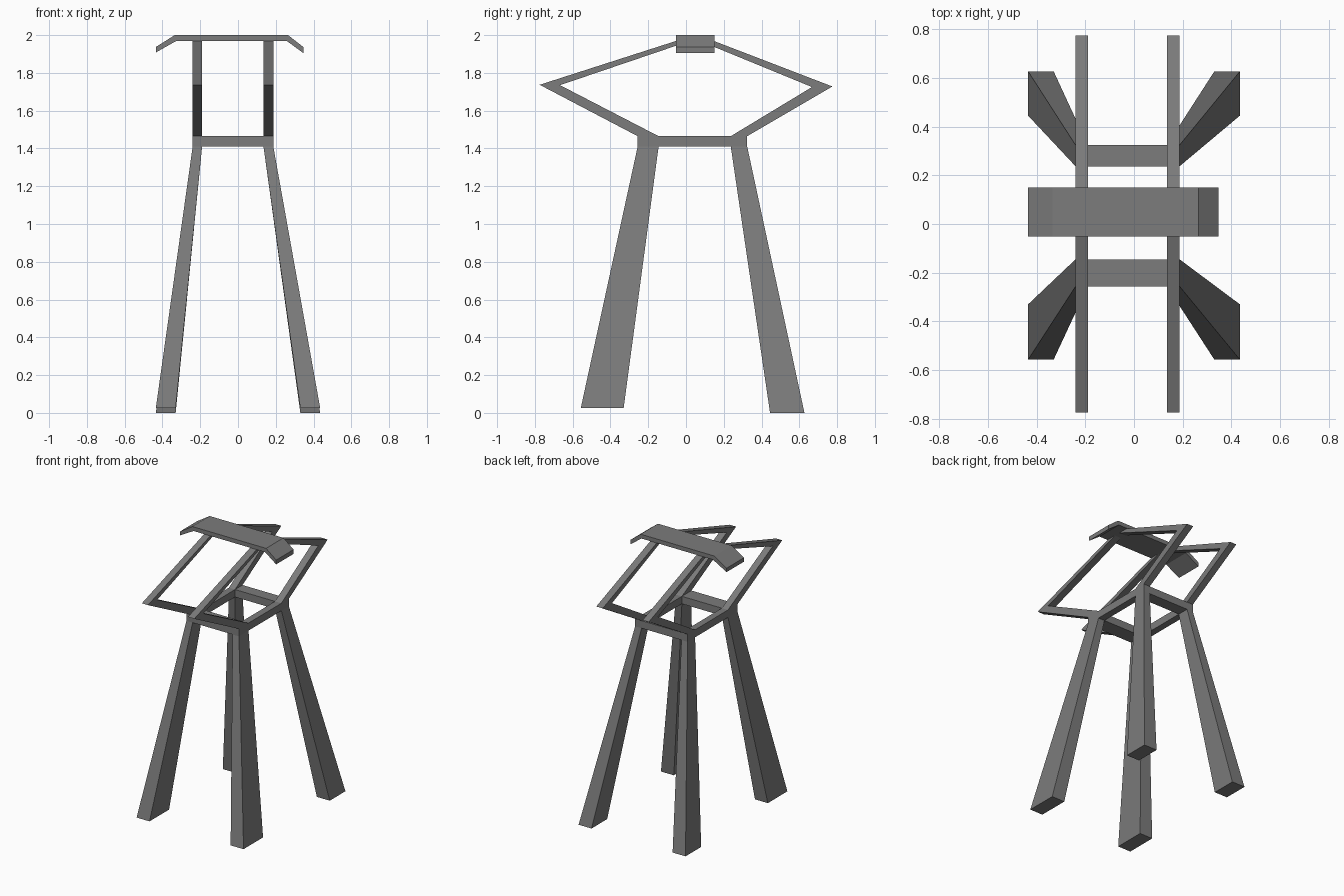
import bpy, bmesh

if "Cube" in bpy.data.objects:
    bpy.data.objects.remove(bpy.data.objects["Cube"])

# Dark grey paint shared by every part
dark_grey = bpy.data.materials.new("dark_grey")
dark_grey.diffuse_color = (0.2, 0.2, 0.2, 1)
dark_grey.use_nodes = True
dark_grey.node_tree.nodes["Principled BSDF"].inputs["Base Color"].default_value = dark_grey.diffuse_color


def finish(name, bm):
    bmesh.ops.recalc_face_normals(bm, faces=bm.faces)
    mesh = bpy.data.meshes.new(name)
    bm.to_mesh(mesh)
    bm.free()
    mesh.materials.append(dark_grey)
    obj = bpy.data.objects.new(name, mesh)
    bpy.context.collection.objects.link(obj)
    return obj


def rect(x0, x1, y0, y1, z):
    return [(x0, y0, z), (x1, y0, z), (x1, y1, z), (x0, y1, z)]


def loft(name, loops, cap_start=True, cap_end=True, closed=False):
    """Skin consecutive loops that have equal point counts."""
    bm = bmesh.new()
    rings = [[bm.verts.new(p) for p in loop] for loop in loops]
    pairs = list(zip(rings, rings[1:]))
    if closed:
        pairs.append((rings[-1], rings[0]))
    for a, b in pairs:
        n = len(a)
        for i in range(n):
            j = (i + 1) % n
            bm.faces.new((a[i], a[j], b[j], b[i]))
    if cap_start and not closed:
        bm.faces.new(rings[0])
    if cap_end and not closed:
        bm.faces.new(rings[-1])
    return finish(name, bm)


DECK_LOW, DECK_HIGH, TOP_LOW = 1.41, 1.465, 1.97

# x spans (foot, top) and y spans (foot, top, foot height)
sides = {"left": ((-0.435, -0.33), (-0.24, -0.19)),
         "right": ((0.33, 0.435), (0.135, 0.187))}
ends = {"front": ((-0.557, -0.33), (-0.256, -0.145), 0.026),
        "back": ((0.445, 0.627), (0.237, 0.324), 0.0)}

# Arm side profiles (y, z): bent out from the deck and back to the top plate
arms = {"front": [(-0.256, DECK_HIGH), (-0.775, 1.737), (-0.05, TOP_LOW),
                  (0.025, TOP_LOW), (-0.667, 1.735), (-0.145, DECK_HIGH)],
        "back": [(0.324, DECK_HIGH), (0.775, 1.728), (0.145, TOP_LOW),
                 (0.07, TOP_LOW), (0.667, 1.725), (0.237, DECK_HIGH)]}

for side, (foot_x, top_x) in sides.items():
    for end, (foot_y, top_y, foot_z) in ends.items():
        # Splayed, tapering legs
        loft(f"{end}_{side}_leg",
             [rect(*foot_x, *foot_y, foot_z), rect(*top_x, *top_y, DECK_LOW)],
             cap_end=False)
        # Bent arms
        loft(f"{end}_{side}_arm",
             [[(x, y, z) for y, z in arms[end]] for x in top_x])

# Rectangular deck frame joining the legs
outer = (-0.24, 0.187, -0.256, 0.324)
inner = (-0.19, 0.135, -0.145, 0.237)
loft("deck_frame", [rect(*outer, DECK_LOW), rect(*outer, DECK_HIGH),
                    rect(*inner, DECK_HIGH), rect(*inner, DECK_LOW)], closed=True)

# Top plate with drooping tips, profile (x, z)
plate = [(-0.435, 1.937), (-0.335, 2.0), (0.265, 2.0), (0.347, 1.936),
         (0.347, 1.904), (0.257, TOP_LOW), (-0.325, TOP_LOW), (-0.435, 1.908)]
loft("top_plate", [[(x, y, z) for x, z in plate] for y in (-0.052, 0.15)])
